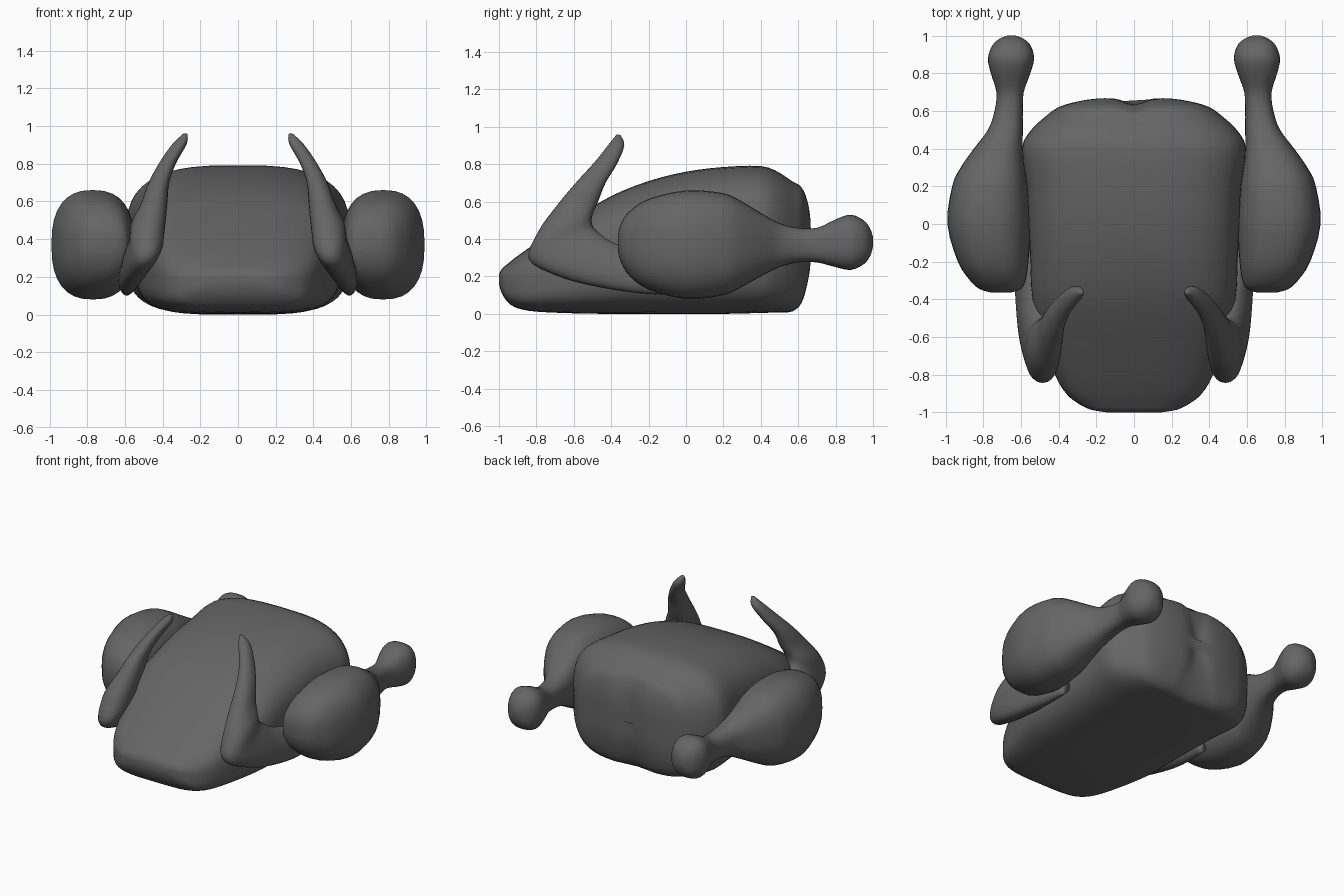
import bpy, bmesh, math
from mathutils import Vector

cube = bpy.data.objects.get("Cube")
if cube:
    bpy.data.objects.remove(cube)

GREY = (0.13, 0.13, 0.13, 1)
mat = bpy.data.materials.new("dark grey")
mat.use_nodes = True
mat.diffuse_color = GREY
bsdf = mat.node_tree.nodes["Principled BSDF"]
bsdf.inputs["Base Color"].default_value = GREY
bsdf.inputs["Roughness"].default_value = 0.7


def spline(keys, steps):
    """Smooth interpolation through a list of section vectors."""
    out = []
    for i in range(len(keys) - 1):
        p0, p1 = keys[max(i - 1, 0)], keys[i]
        p2, p3 = keys[i + 1], keys[min(i + 2, len(keys) - 1)]
        for s in range(steps):
            t = s / steps
            out.append([b + 0.5 * t * (c - a + t * (2*a - 5*b + 4*c - d + t * (3*(b - c) + d - a)))
                        for a, b, c, d in zip(p0, p1, p2, p3)])
    return out + [list(keys[-1])]


def loft(name, sections, low_pow, high_pow, sides=32, steps=3, mirror=False, shape=None):
    """Skin rounded sections; each is low point, high point, half width in x."""
    bm = bmesh.new()
    rings = []
    for s in spline(sections, steps):
        low, high, half = Vector(s[:3]), Vector(s[3:6]), max(s[6], 0.005)
        mid, axis = (low + high) / 2, (high - low) / 2
        ring = []
        for k in range(sides):
            a = math.tau * k / sides
            c, n = math.cos(a), math.sin(a)
            p = 2 / (high_pow if n > 0 else low_pow)
            co = mid + axis * math.copysign(abs(n) ** p, n)
            co.x += half * math.copysign(abs(c) ** p, c)
            ring.append(bm.verts.new(shape(co) if shape else co))
        rings.append(ring)
    for r, q in zip(rings, rings[1:]):
        for k in range(sides):
            j = (k + 1) % sides
            bm.faces.new((r[k], r[j], q[j], q[k]))
    bm.faces.new(rings[0])
    bm.faces.new(rings[-1])
    bmesh.ops.recalc_face_normals(bm, faces=bm.faces)
    mesh = bpy.data.meshes.new(name)
    bm.to_mesh(mesh)
    bm.free()
    mesh.materials.append(mat)
    mesh.polygons.foreach_set("use_smooth", [True] * len(mesh.polygons))
    obj = bpy.data.objects.new(name, mesh)
    bpy.context.collection.objects.link(obj)
    if mirror:
        obj.modifiers.new("Mirror", "MIRROR").use_mirror_merge = False
    return obj


def cleft(co):
    """Shallow groove down the middle of the rear."""
    if co.y > 0.5:
        co.y -= 0.035 * math.exp(-(co.x / 0.07) ** 2) * min((co.y - 0.5) / 0.12, 1)
    return co


# Body: y, bottom, top, half width
body = [(-1.0, .16, .21, .14), (-.985, .11, .24, .23), (-.95, .06, .27, .3),
        (-.9, .03, .31, .36), (-.8, .012, .38, .42), (-.6, .003, .51, .49),
        (-.4, 0, .63, .54), (-.2, 0, .71, .55), (0, 0, .76, .56), (.2, 0, .785, .57),
        (.4, .005, .79, .595), (.5, .008, .755, .545), (.57, .012, .71, .47),
        (.62, .06, .68, .4), (.65, .16, .61, .3), (.665, .25, .53, .2), (.67, .36, .44, .08)]
loft("body", [(0, y, b, 0, y, t, w) for y, b, t, w in body], 4, 3, sides=48, shape=cleft)

# Drumsticks: y, bottom, top, inner x, outer x
leg = [(-.363, .33, .43, .65, .76), (-.345, .27, .49, .6, .82), (-.3, .2, .55, .575, .87),
       (-.2, .13, .615, .56, .935), (0, .08, .66, .55, .99), (.2, .1, .645, .565, .965),
       (.3, .145, .6, .58, .92), (.4, .2, .54, .59, .85), (.5, .25, .485, .59, .775),
       (.6, .275, .46, .59, .74), (.7, .275, .46, .585, .73), (.8, .25, .505, .55, .76),
       (.88, .235, .53, .53, .775), (.95, .265, .5, .55, .75), (.985, .31, .455, .59, .71),
       (1.0, .36, .41, .63, .67)]
loft("drumsticks", [((i + o) / 2, y, b, (i + o) / 2, y, t, (o - i) / 2)
                    for y, b, t, i, o in leg], 2.5, 2.5, mirror=True)

# Wings, tip to shoulder: outer edge x, y, z, crook edge x, y, z, half width
wing = [(.28, -.37, .96, .28, -.35, .955, .012), (.31, -.41, .91, .31, -.33, .90, .038),
        (.375, -.49, .81, .37, -.37, .80, .045), (.42, -.59, .70, .42, -.43, .70, .055),
        (.45, -.69, .58, .44, -.47, .60, .07), (.48, -.79, .44, .47, -.5, .53, .09),
        (.49, -.84, .29, .49, -.5, .47, .09), (.54, -.68, .2, .5, -.46, .43, .085),
        (.57, -.5, .15, .52, -.38, .38, .075), (.59, -.25, .11, .55, -.2, .32, .06),
        (.59, 0, .1, .56, 0, .25, .03)]
loft("wings", wing, 2.2, 2.2, sides=24, steps=4, mirror=True)
